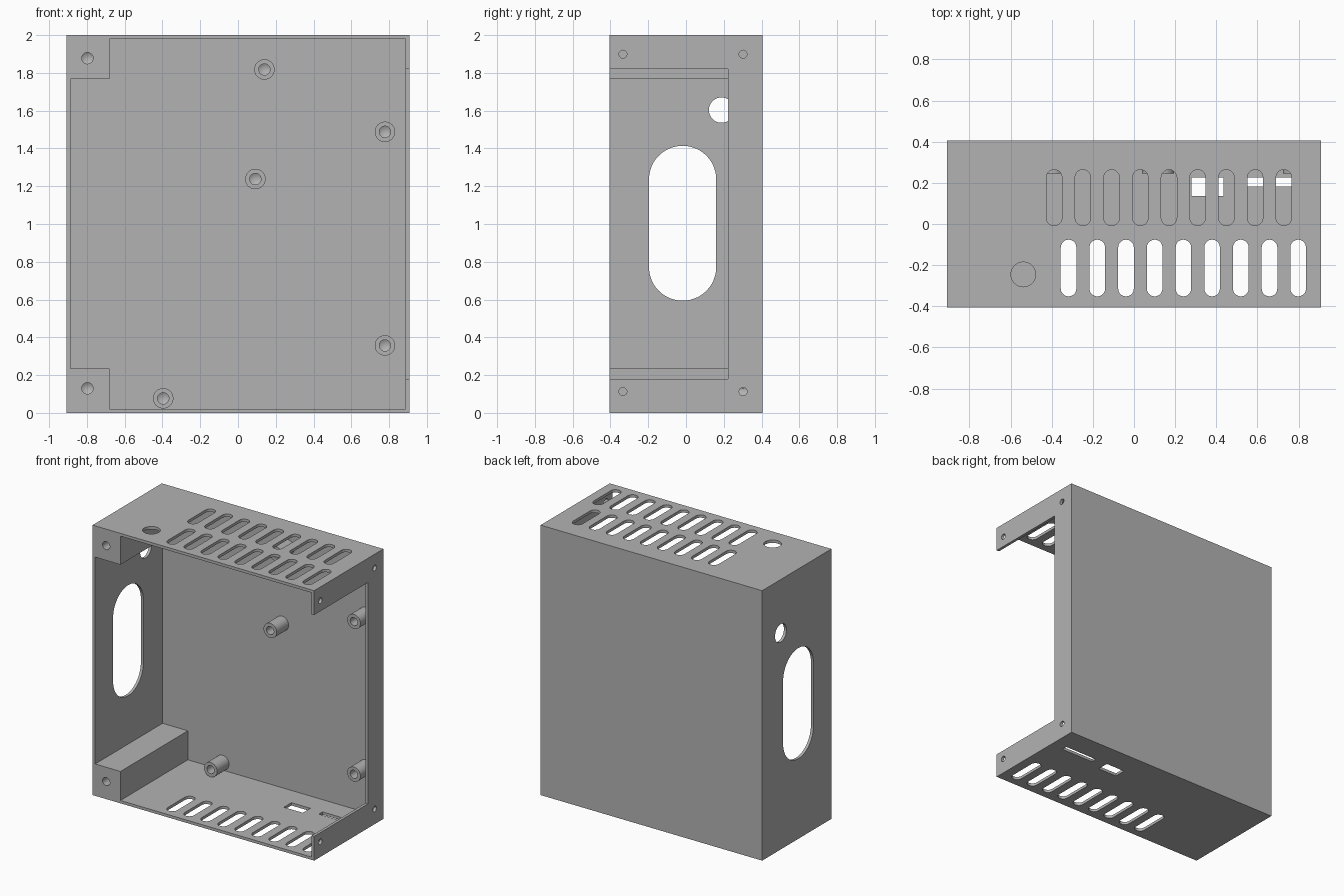
import bpy, bmesh
from math import cos, sin, pi, radians

cube = bpy.data.objects.get("Cube")
if cube:
    bpy.data.objects.remove(cube, do_unlink=True)

W, D, H, T = 0.908, 0.405, 2.0, 0.021   # half width, half depth, height, wall

grey = bpy.data.materials.new("plain grey")
grey.use_nodes = True
GREY = (0.45, 0.45, 0.45, 1)
grey.diffuse_color = GREY
grey.node_tree.nodes["Principled BSDF"].inputs["Base Color"].default_value = GREY


def make(name, bm):
    bmesh.ops.recalc_face_normals(bm, faces=bm.faces)
    mesh = bpy.data.meshes.new(name)
    bm.to_mesh(mesh)
    bm.free()
    mesh.materials.append(grey)
    obj = bpy.data.objects.new(name, mesh)
    bpy.context.collection.objects.link(obj)
    return obj


def prism(bm, outline, axis, lo, hi):
    """Closed solid: a flat outline swept along one axis."""
    place = {"x": lambda u, v, w: (w, u, v),
             "y": lambda u, v, w: (u, w, v),
             "z": lambda u, v, w: (u, v, w)}[axis]
    a, b = ([bm.verts.new(place(u, v, w)) for u, v in outline] for w in (lo, hi))
    bm.faces.new(a)
    bm.faces.new(b[::-1])
    for i in range(len(a)):
        j = (i + 1) % len(a)
        bm.faces.new((a[i], a[j], b[j], b[i]))


def rect(u0, u1, v0, v1):
    return [(u0, v0), (u1, v0), (u1, v1), (u0, v1)]


def stadium(u, v0, v1, r, n=16):
    """Upright rounded slot; a circle when v0 == v1."""
    top = [(u + r * cos(pi * i / n), v1 + r * sin(pi * i / n)) for i in range(n + 1)]
    low = [(u - r * cos(pi * i / n), v0 - r * sin(pi * i / n)) for i in range(n + 1)]
    return top[:-1] + low[:-1] if v0 == v1 else top + low


def lathe(bm, profile, x, z, n=32):
    """Turn (radius, y) points about a y-parallel axis."""
    rings = []
    for r, y in profile:
        count = n if r else 1
        rings.append([bm.verts.new((x + r * cos(2 * pi * i / n), y,
                                    z + r * sin(2 * pi * i / n)))
                      for i in range(count)])
    for a, b in zip(rings, rings[1:]):
        for i in range(n):
            j = (i + 1) % n
            quad = [a[i % len(a)], a[j % len(a)], b[j % len(b)], b[i % len(b)]]
            bm.faces.new(list(dict.fromkeys(quad)))


cutters = []


def cutter(name, bm):
    obj = make(name, bm)
    obj.hide_render = True
    cutters.append(obj)


# Outer block
bm = bmesh.new()
prism(bm, rect(-W, W, 0, H), "y", -D, D)
case = make("enclosure_shell", bm)

# Cavity, leaving the two solid corner blocks on the right
bm = bmesh.new()
BX, B0, B1 = -0.68, 0.236, 1.768
prism(bm, [(BX, T), (W - T, T), (W - T, H - T), (BX, H - T),
           (BX, B1), (-W + T, B1), (-W + T, B0), (BX, B0)], "y", -D - 0.1, D - T)
cutter("cavity_cutter", bm)

# Large opening in the left wall
bm = bmesh.new()
prism(bm, rect(-D - 0.1, 0.223, 0.18, 1.82), "x", W - 2 * T, W + 0.1)
cutter("side_opening_cutter", bm)

bm = bmesh.new()
# Vent slots: front row through roof and floor, rear row through roof only
TOP, FLOOR = (H - 2 * T, H + 0.1), (-0.1, 2 * T)
for i in range(9):
    step = 0.1395 * i
    front = stadium(-0.318 + step, -0.314, -0.114, 0.038, 10)
    prism(bm, front, "z", *TOP)
    prism(bm, front, "z", *FLOOR)
    prism(bm, stadium(-0.388 + step, 0.03, 0.226, 0.038, 10), "z", *TOP)
# Cable hole in the roof, connector cutouts in the floor
prism(bm, stadium(-0.538, -0.245, -0.245, 0.06), "z", *TOP)
prism(bm, rect(0.28, 0.435, 0.137, 0.225), "z", *FLOOR)
prism(bm, rect(0.535, 0.803, 0.182, 0.225), "z", *FLOOR)
# Oval window and round hole in the right wall
WALL = (-W - 0.1, -W + 2 * T)
prism(bm, stadium(-0.018, 0.772, 1.236, 0.178, 24), "x", *WALL)
prism(bm, stadium(0.188, 1.603, 1.603, 0.067), "x", *WALL)
# Screw holes in the left wall
for y in (-0.334, 0.302):
    for z in (0.113, 1.899):
        prism(bm, stadium(y, z, z, 0.021), "x", W - 2 * T, W + 0.1)
# Blind screw holes in the corner blocks
for z in (0.13, 1.878):
    lathe(bm, [(0, -D - 0.1), (0.03, -D - 0.1), (0.03, -D + 0.2), (0, -D + 0.22)],
          -0.797, z)
cutter("hole_cutters", bm)

# Cut the shell, then drop the cutters
for c in cutters:
    mod = case.modifiers.new(c.name, "BOOLEAN")
    mod.operation = "DIFFERENCE"
    mod.solver = "EXACT"
    mod.object = c
bpy.context.view_layer.update()
graph = bpy.context.evaluated_depsgraph_get()
result = bpy.data.meshes.new_from_object(case.evaluated_get(graph))
case.modifiers.clear()
case.data = result
for c in cutters:
    bpy.data.objects.remove(c, do_unlink=True)
result.materials.clear()
result.materials.append(grey)

# Hollow board standoffs on the back wall
parts = [case]
spots = [(0.14, 1.818), (0.778, 1.488), (0.092, 1.238), (0.778, 0.357), (-0.396, 0.077)]
for n, (x, z) in enumerate(spots, 1):
    bm = bmesh.new()
    lathe(bm, [(0, D - T / 2), (0.054, D - T / 2), (0.054, 0.245), (0.03, 0.245),
               (0.03, 0.365), (0, 0.382)], x, z)
    parts.append(make(f"standoff_{n}", bm))

# Smooth the round walls, keep the edges crisp
bpy.ops.object.select_all(action="DESELECT")
for p in parts:
    p.select_set(True)
bpy.context.view_layer.objects.active = case
bpy.ops.object.shade_smooth_by_angle(angle=radians(25))
